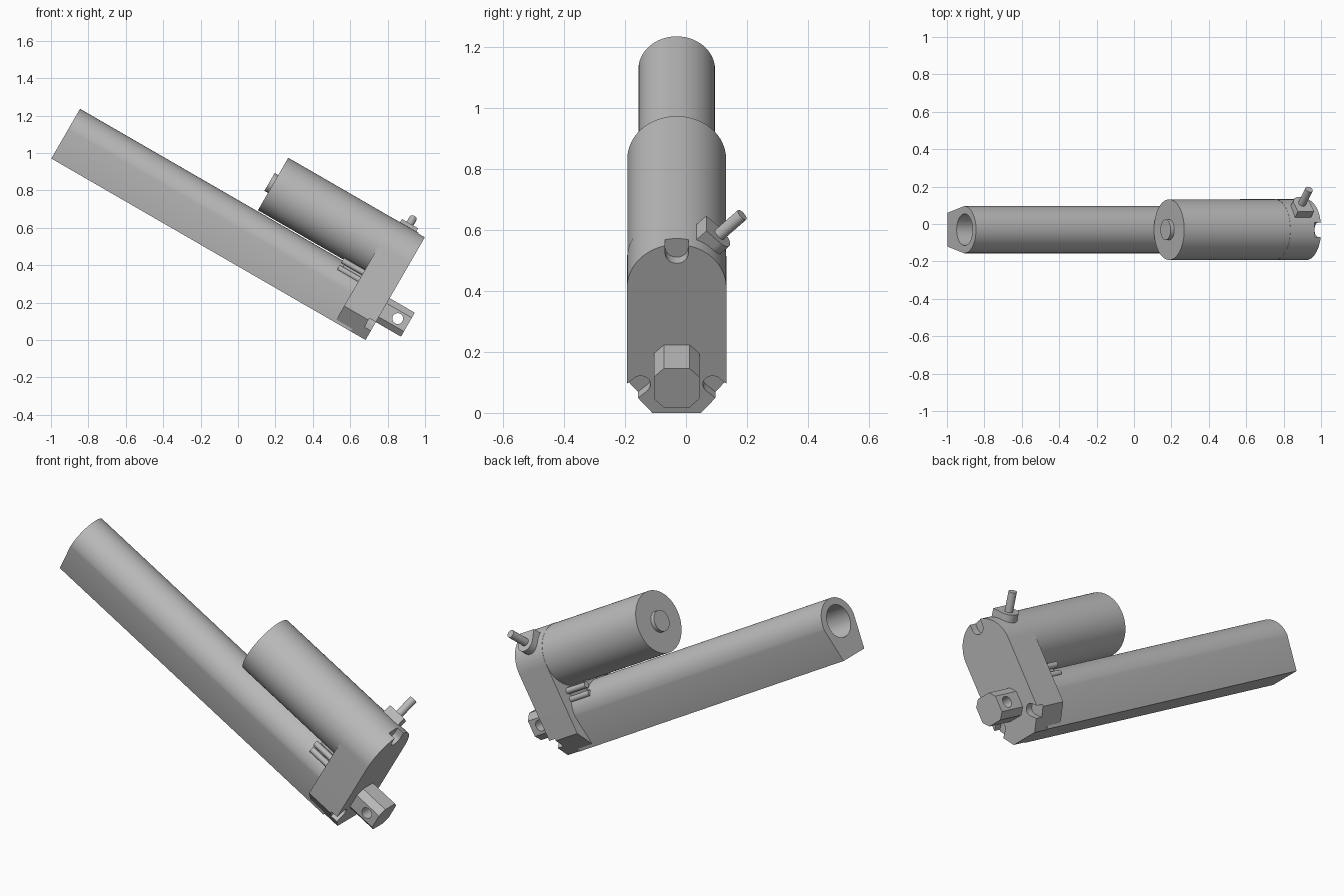
import bpy
from math import sin, cos, pi, radians
from mathutils import Matrix, Vector

if "Cube" in bpy.data.objects:
    bpy.data.objects.remove(bpy.data.objects["Cube"])

# Local frame: X runs along the tube towards the gearbox, Z away from the tube's flat base
FRAME = Matrix.Translation((0.682, -0.0305, 0.0)) @ Matrix.Rotation(radians(30), 4, 'Y')
X, Y, Z = Vector((1, 0, 0)), Vector((0, 1, 0)), Vector((0, 0, 1))

grey = bpy.data.materials.new("plain grey")
grey.use_nodes = True
COLOUR = (0.5, 0.5, 0.5, 1)
grey.diffuse_color = COLOUR
grey.node_tree.nodes["Principled BSDF"].inputs["Base Color"].default_value = COLOUR


def arc(r, start=0, end=360, n=48, centre=(0, 0)):
    steps = n if end - start >= 360 else n + 1
    angles = [radians(start + (end - start) * i / n) for i in range(steps)]
    return [(centre[0] + r * cos(t), centre[1] + r * sin(t)) for t in angles]


def prism(name, profile, origin, depth, a=Y, b=Z):
    """Extrude a counter-clockwise profile in the a-b plane along a x b."""
    c = a.cross(b)
    origin = Vector(origin)
    n = len(profile)
    verts = [origin + a * p + b * q + c * d for d in (0, depth) for p, q in profile]
    faces = [tuple(reversed(range(n))), tuple(range(n, 2 * n))]
    faces += [(i, (i + 1) % n, n + (i + 1) % n, n + i) for i in range(n)]
    mesh = bpy.data.meshes.new(name)
    mesh.from_pydata(verts, [], faces)
    mesh.materials.append(grey)
    obj = bpy.data.objects.new(name, mesh)
    bpy.context.collection.objects.link(obj)
    obj.matrix_world = FRAME
    return obj


def cut(obj, cutters):
    """Subtract the cutters, keep the result and remove the cutters."""
    for cutter in cutters:
        mod = obj.modifiers.new("cut", 'BOOLEAN')
        mod.operation, mod.solver, mod.object = 'DIFFERENCE', 'EXACT', cutter
    bpy.context.view_layer.update()
    graph = bpy.context.evaluated_depsgraph_get()
    mesh = bpy.data.meshes.new_from_object(obj.evaluated_get(graph))
    obj.modifiers.clear()
    obj.data = mesh
    for cutter in cutters:
        bpy.data.objects.remove(cutter)


parts = []

# Long tube: round top, tapered sides and flat base, bored at the free end
tube = prism("tube", [(-0.09, 0), (0.09, 0)] + arc(0.126, 0, 180, 32, (0, 0.181)),
             (-1.94, 0, 0), 1.85)
cut(tube, [prism("bore", arc(0.085), (-2, 0, 0.185), 0.61)])
parts.append(tube)

# Gearbox housing: round top, chamfered base, three open screw recesses
R, MOTOR_Z = 0.163, 0.475
gearbox = prism("gearbox", [(-0.08, 0), (0.08, 0), (R, 0.1)]
                + arc(R, 0, 180, 40, (0, MOTOR_Z)) + [(-R, 0.1)], (-0.19, 0, 0), 0.19)


def recess(y, z, r, direction):
    slot = arc(r, direction + 90, direction + 270, 20)
    out = Vector((cos(radians(direction)), sin(radians(direction)))) * 0.15
    slot += [(slot[-1][0] + out.x, slot[-1][1] + out.y),
             (slot[0][0] + out.x, slot[0][1] + out.y)]
    return prism("recess", slot, (-0.04, y, z), 0.1)


cut(gearbox, [recess(0, 0.605, 0.038, 90),
              recess(0.118, 0.108, 0.032, -42),
              recess(-0.118, 0.108, 0.032, 222)])
parts.append(gearbox)

# Motor can with its end boss
parts.append(prism("motor", arc(R - 0.001, n=64), (-0.845, 0, MOTOR_Z), 0.66))
parts.append(prism("motor_end_boss", arc(0.055), (-0.867, 0, MOTOR_Z), 0.03))

# Rear mounting lug with a cross hole
H, C = 0.074, 0.042
lug = prism("mounting_lug", [(-C, -H), (C, -H), (H, -C), (H, C), (C, H), (-C, H), (-H, C), (-H, -C)],
            (-0.01, 0, 0.184), 0.165)
cut(lug, [prism("pin_hole", arc(0.029, n=32), (0.092, -0.2, 0.185), 0.4, Z, X)])
parts.append(lug)

# Ribbed bracket between the tube and the motor
parts.append(prism("bracket_block", [(-0.088, 0.23), (0.088, 0.23), (0.088, 0.325), (-0.088, 0.325)],
                   (-0.3, 0, 0), 0.12))
for side, label in ((1, "left"), (-1, "right")):
    for i in range(2):
        parts.append(prism(f"bracket_bar_{label}_{i + 1}", arc(0.016, n=16),
                           (-0.32, side * 0.095, 0.262 + i * 0.045), 0.14))

# Cable grommet and cable stub, set at 45 degrees on the round shoulder
out = (Y + Z).normalized()
across = (Y - Z).normalized()
base = Vector((-0.105, 0, MOTOR_Z))
grommet = arc(0.05, 0, 180, 20) + [(-0.05, -0.06), (0.05, -0.06)]
parts.append(prism("cable_grommet", grommet, base + out * 0.12, 0.078, X, across))
parts.append(prism("cable_stub", arc(0.021, n=24), base + out * 0.15, 0.154, X, across))

# Smooth the curved walls while keeping the edges sharp
bpy.ops.object.select_all(action='DESELECT')
for part in parts:
    part.select_set(True)
bpy.context.view_layer.objects.active = parts[0]
bpy.ops.object.shade_smooth_by_angle(angle=radians(25))
